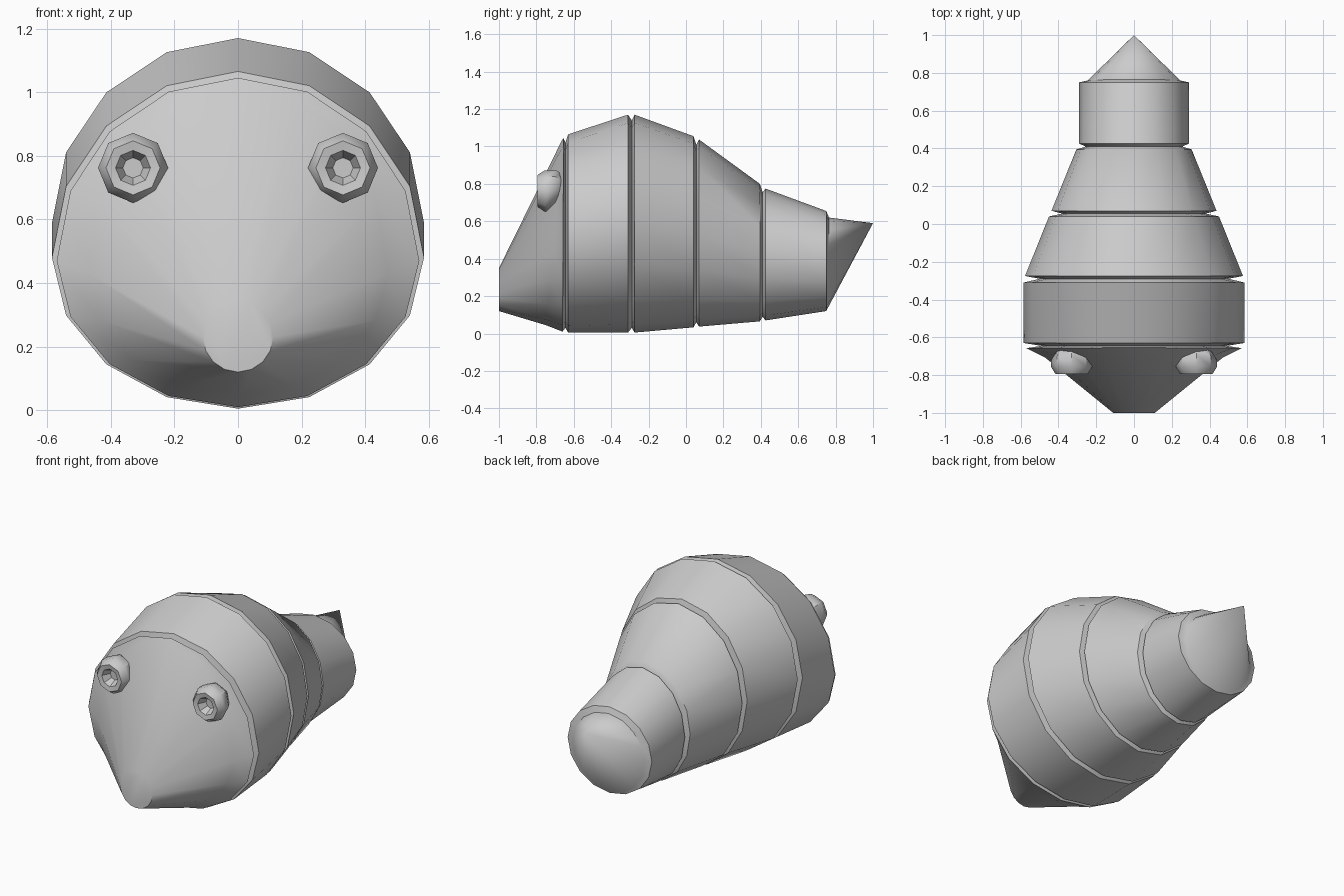
import bpy, bmesh, math

if "Cube" in bpy.data.objects:
    bpy.data.objects.remove(bpy.data.objects["Cube"])


def finish(name, bm, angle):
    bmesh.ops.recalc_face_normals(bm, faces=bm.faces[:])
    mesh = bpy.data.meshes.new(name)
    bm.to_mesh(mesh)
    bm.free()
    ob = bpy.data.objects.new(name, mesh)
    bpy.context.collection.objects.link(ob)
    bpy.ops.object.select_all(action='DESELECT')
    ob.select_set(True)
    bpy.context.view_layer.objects.active = ob
    bpy.ops.object.shade_smooth_by_angle(angle=math.radians(angle))
    return ob


def egg_ring(bm, y_top, y_bot, half_w, z_bot, z_mid, z_top, n=16):
    """Egg-shaped ring, widest at z_mid, leaning from y_bot to y_top."""
    verts = []
    for i in range(n):
        a = 2 * math.pi * i / n
        c = math.cos(a)
        z = z_mid + c * ((z_top - z_mid) if c > 0 else (z_mid - z_bot))
        y = y_bot + (y_top - y_bot) * (c + 1) / 2
        verts.append(bm.verts.new((half_w * math.sin(a), y, z)))
    return verts


def bridge(bm, a, b):
    n = len(a)
    for i in range(n):
        bm.faces.new((a[i], a[(i + 1) % n], b[(i + 1) % n], b[i]))


# body segments from snout to tail, with creases between them
rings = [
    (-1.00, -1.00, 0.11, 0.12, 0.23, 0.35),
    (-0.665, -0.75, 0.47, 0.045, 0.43, 1.03),
    (-0.655, -0.66, 0.57, 0.01, 0.47, 1.045),
    (-0.645, -0.645, 0.49, 0.03, 0.48, 1.02),
    (-0.63, -0.63, 0.585, 0.005, 0.48, 1.065),
    (-0.31, -0.31, 0.585, 0.005, 0.588, 1.17),
    (-0.29, -0.29, 0.50, 0.03, 0.588, 1.14),
    (-0.275, -0.275, 0.577, 0.005, 0.588, 1.17),
    (0.04, 0.04, 0.45, 0.033, 0.54, 1.055),
    (0.055, 0.055, 0.38, 0.06, 0.54, 1.01),
    (0.07, 0.07, 0.437, 0.037, 0.53, 1.037),
    (0.395, 0.395, 0.305, 0.065, 0.43, 0.80),
    (0.41, 0.41, 0.255, 0.09, 0.42, 0.755),
    (0.425, 0.425, 0.29, 0.07, 0.42, 0.775),
    (0.75, 0.75, 0.29, 0.12, 0.39, 0.655),
    (0.765, 0.755, 0.245, 0.13, 0.38, 0.62),
]
bm = bmesh.new()
loops = [egg_ring(bm, *r) for r in rings]
for a, b in zip(loops, loops[1:]):
    bridge(bm, a, b)
bm.faces.new(loops[0])
# pointed tail
tip = bm.verts.new((0, 1.0, 0.59))
for i in range(16):
    bm.faces.new((loops[-1][i], loops[-1][(i + 1) % 16], tip))
finish("segmented_body", bm, 40)

# cupped eight-sided eyes, (radius, y) profile
eye_profile = [(0.03, -0.645), (0.085, -0.68), (0.11, -0.72), (0.11, -0.755),
               (0.085, -0.795), (0.055, -0.79), (0.032, -0.74)]
for side, label in ((-1, "left"), (1, "right")):
    bm = bmesh.new()
    loops = []
    for r, y in eye_profile:
        # back of the eye follows the slope of the head
        lean = 0.25 if y > -0.73 else 0.0
        loop = []
        for i in range(8):
            a = math.pi * i / 4
            loop.append(bm.verts.new((side * 0.33 + r * math.sin(a),
                                      y + lean * r * math.cos(a),
                                      0.762 + r * math.cos(a))))
        loops.append(loop)
    for a, b in zip(loops, loops[1:]):
        bridge(bm, a, b)
    bm.faces.new(loops[0])
    bm.faces.new(loops[-1])
    finish(label + "_eye", bm, 40)
